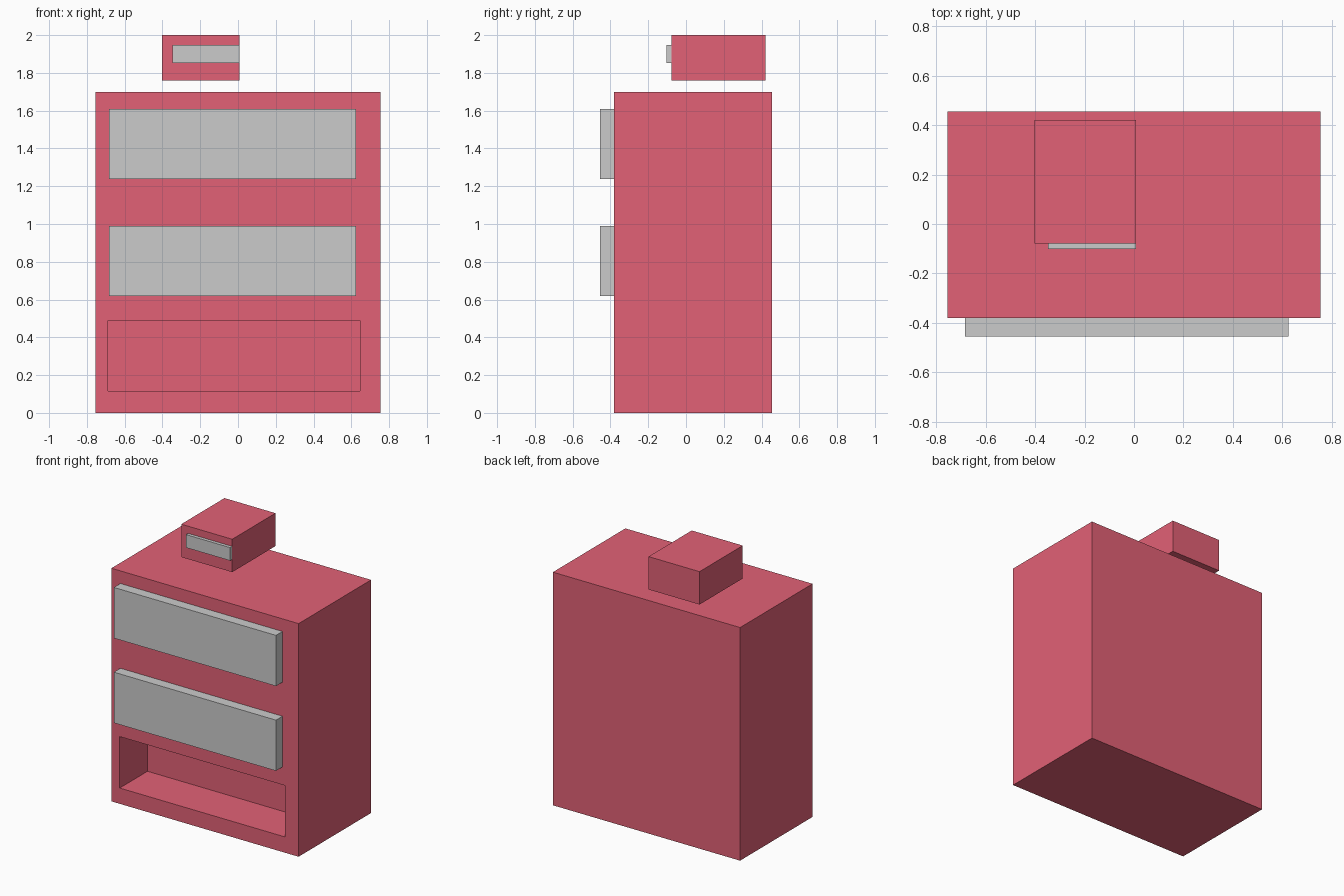
import bpy
import bmesh
from mathutils import Vector

if "Cube" in bpy.data.objects:
    bpy.data.objects.remove(bpy.data.objects["Cube"])

red = bpy.data.materials.new("red_paint")
red.diffuse_color = (0.76, 0.12, 0.18, 1)
red.use_nodes = True
red.node_tree.nodes["Principled BSDF"].inputs["Base Color"].default_value = red.diffuse_color


def box(name, x, y, z, material=None):
    """Axis-aligned box from its (min, max) extents."""
    lo, hi = Vector((x[0], y[0], z[0])), Vector((x[1], y[1], z[1]))
    bm = bmesh.new()
    bmesh.ops.create_cube(bm, size=1)
    bmesh.ops.scale(bm, vec=hi - lo, verts=bm.verts)
    mesh = bpy.data.meshes.new(name)
    bm.to_mesh(mesh)
    bm.free()
    obj = bpy.data.objects.new(name, mesh)
    obj.location = (lo + hi) / 2
    bpy.context.collection.objects.link(obj)
    if material:
        mesh.materials.append(material)
    return obj


FRONT = -0.38

# Cabinet body with the open bottom compartment
cabinet = box("cabinet", (-0.755, 0.755), (FRONT, 0.455), (0, 1.70), red)
cutter = box("compartment_cutter", (-0.688, 0.645), (FRONT - 0.1, FRONT + 0.32),
             (0.115, 0.49), red)
cutter.hide_render = True
cutter.hide_set(True)
cut = cabinet.modifiers.new("open_compartment", "BOOLEAN")
cut.operation = "DIFFERENCE"
cut.solver = "EXACT"
cut.object = cutter

# Two protruding drawers
for name, bottom in (("lower_drawer", 0.62), ("upper_drawer", 1.238)):
    box(name, (-0.683, 0.625), (-0.455, FRONT + 0.02), (bottom, bottom + 0.37))

# Small box hovering above the cabinet, with its front panel
box("top_box", (-0.403, 0.008), (-0.078, 0.42), (1.76, 2.0), red)
box("top_box_panel", (-0.348, 0.008), (-0.102, -0.078), (1.853, 1.948))
